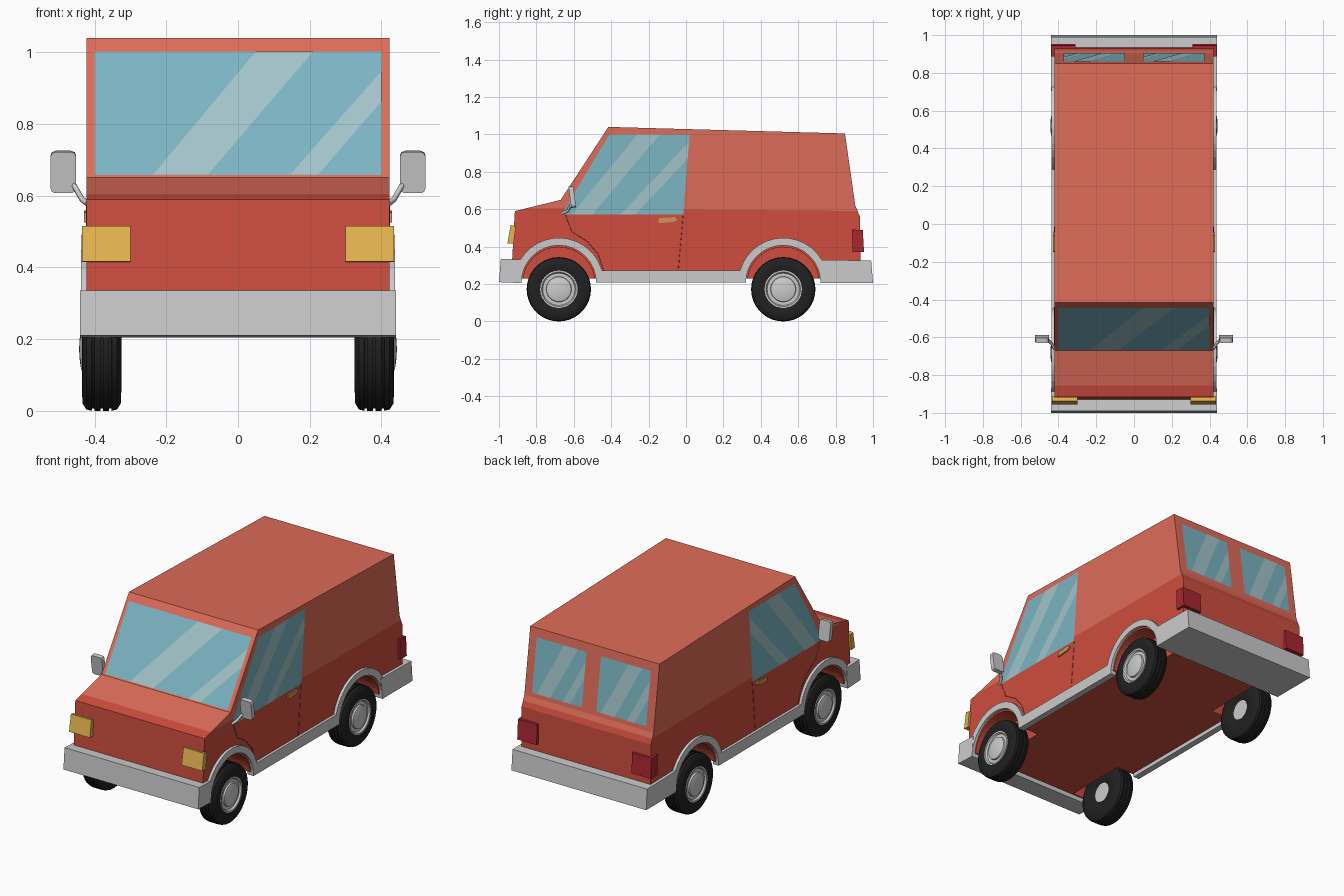
import bpy, bmesh, math
from mathutils import Matrix, Vector

if "Cube" in bpy.data.objects:
    bpy.data.objects.remove(bpy.data.objects["Cube"])


def material(name, r, g, b):
    m = bpy.data.materials.new(name)
    m.diffuse_color = (r, g, b, 1)
    m.use_nodes = True
    m.node_tree.nodes["Principled BSDF"].inputs["Base Color"].default_value = m.diffuse_color
    return m


RED = material("red paint", 0.62, 0.075, 0.048)
LIGHT_RED = material("light red paint", 0.73, 0.15, 0.10)
SEAM = material("seam", 0.4, 0.04, 0.03)
GLASS = material("glass", 0.20, 0.46, 0.54)
GLINT = material("glass glint", 0.36, 0.55, 0.59)
RUBBER = material("rubber", 0.015, 0.015, 0.015)
AMBER = material("headlight amber", 0.80, 0.47, 0.08)
TAIL = material("taillight red", 0.40, 0.02, 0.03)
TAN = material("handle tan", 0.62, 0.30, 0.10)


def finish(ob, mirror):
    bpy.context.collection.objects.link(ob)
    if mirror:
        centre = bpy.data.objects.get("mirror_centre")
        if not centre:
            centre = bpy.data.objects.new("mirror_centre", None)
            centre.hide_render = True
            bpy.context.collection.objects.link(centre)
        ob.modifiers.new("mirror", 'MIRROR').mirror_object = centre
    return ob


def make(name, bm, mat=None, mirror=False, recalc=True):
    if recalc:
        bmesh.ops.recalc_face_normals(bm, faces=bm.faces[:])
    me = bpy.data.meshes.new(name)
    bm.to_mesh(me)
    bm.free()
    if mat:
        me.materials.append(mat)
    return finish(bpy.data.objects.new(name, me), mirror)


def prism(name, profile, x0, x1, mat=None, mirror=False):
    """Side profile of (y, z) points extruded along x."""
    bm = bmesh.new()
    face = bm.faces.new([bm.verts.new((x0, y, z)) for y, z in profile])
    new = bmesh.ops.extrude_face_region(bm, geom=[face])["geom"]
    bmesh.ops.translate(bm, vec=(x1 - x0, 0, 0),
                        verts=[v for v in new if isinstance(v, bmesh.types.BMVert)])
    return make(name, bm, mat, mirror)


def panel(name, points, outward, mat, mirror=False):
    """Flat sheet facing the outward direction."""
    bm = bmesh.new()
    face = bm.faces.new([bm.verts.new(p) for p in points])
    face.normal_update()
    if face.normal.dot(Vector(outward)) < 0:
        face.normal_flip()
    return make(name, bm, mat, mirror, recalc=False)


def lathe(name, profile, y, z, mat=None):
    """(x, radius) profile turned about the axle."""
    bm = bmesh.new()
    vs = [bm.verts.new((x, 0, r)) for x, r in profile]
    es = [bm.edges.new(pair) for pair in zip(vs, vs[1:])]
    bmesh.ops.spin(bm, geom=vs + es, axis=(1, 0, 0), cent=(0, 0, 0),
                   angle=2 * math.pi, steps=36)
    bmesh.ops.remove_doubles(bm, verts=bm.verts[:], dist=1e-4)
    bmesh.ops.translate(bm, vec=(0, y, z), verts=bm.verts[:])
    ob = make(name, bm, mat, True)
    ob.data.shade_smooth()
    ob.data.set_sharp_from_angle(angle=math.radians(32))


def rod(name, points, radius, mat=None):
    cu = bpy.data.curves.new(name, 'CURVE')
    cu.dimensions = '3D'
    cu.bevel_depth = radius
    cu.bevel_resolution = 1
    cu.use_fill_caps = True
    sp = cu.splines.new('POLY')
    sp.points.add(len(points) - 1)
    for p, co in zip(sp.points, points):
        p.co = (*co, 1)
    if mat:
        cu.materials.append(mat)
    return finish(bpy.data.objects.new(name, cu), True)


AXLES = {"front": -0.68, "rear": 0.52}
W = 0.422

# Body shell: two-tone, split at the waistline
body = prism("body", [(-0.935, 0.23), (-0.915, 0.59), (-0.67, 0.65), (-0.415, 1.04),
                      (0.85, 1.005), (0.905, 0.62), (0.93, 0.56), (0.935, 0.23)], -W, W, RED)
body.data.materials.append(LIGHT_RED)
bm = bmesh.new()
bm.from_mesh(body.data)
bmesh.ops.bisect_plane(bm, geom=bm.verts[:] + bm.edges[:] + bm.faces[:],
                       plane_co=(0, 0, 0.598), plane_no=(0, 0.008, 1))
for f in bm.faces:
    f.material_index = int(f.calc_center_median().z > 0.602)
bm.to_mesh(body.data)
bm.free()

# Wheel wells cut out of the body
bm = bmesh.new()
for y in AXLES.values():
    for s in (-1, 1):
        bmesh.ops.create_cone(bm, cap_ends=True, segments=40, radius1=0.192, radius2=0.192, depth=0.3,
                              matrix=Matrix.Translation((s * 0.44, y, 0.205))
                              @ Matrix.Rotation(math.pi / 2, 4, 'Y'))
cutter = make("well_cutter", bm, RED)
cutter.hide_render = True
cut = body.modifiers.new("wells", 'BOOLEAN')
cut.operation = 'DIFFERENCE'
cut.solver = 'EXACT'
cut.object = cutter
bpy.context.view_layer.objects.active = body
bpy.ops.object.modifier_apply(modifier=cut.name)
bpy.data.objects.remove(cutter)

# Bumpers
prism("front_bumper", [(-1.0, 0.21), (-0.99, 0.335), (-0.87, 0.33), (-0.88, 0.205)], -0.44, 0.44)
prism("rear_bumper", [(0.72, 0.205), (0.705, 0.33), (0.99, 0.325), (1.0, 0.205)], -0.44, 0.44)


# Sill and wheel arch trim in one strip
def arc(y, r, a0, a1, n=16):
    return [(y + r * math.cos(math.radians(a0 + (a1 - a0) * i / n)),
             0.207 + r * math.sin(math.radians(a0 + (a1 - a0) * i / n))) for i in range(n + 1)]


fy, ry = AXLES["front"], AXLES["rear"]
prism("arch_and_sill_trim", arc(fy, 0.24, 180, 16) + arc(ry, 0.24, 164, 0)
      + arc(ry, 0.2, 0, 180) + arc(fy, 0.2, 0, 180), 0.40, 0.438, mirror=True)

# Wheels: grooved tyre plus stepped hub
tread = []
for x in (0.356, 0.38, 0.404):
    tread += [(x - 0.004, 0.172), (x - 0.003, 0.165), (x + 0.003, 0.165), (x + 0.004, 0.172)]
tyre = ([(0.34, 0.055), (0.332, 0.065), (0.325, 0.11), (0.327, 0.152), (0.337, 0.168)] + tread
        + [(0.423, 0.168), (0.433, 0.152), (0.435, 0.125), (0.43, 0.1), (0.415, 0.095)])
hub = [(0.337, 0), (0.337, 0.058), (0.415, 0.058), (0.415, 0.101), (0.434, 0.1), (0.434, 0.092),
       (0.424, 0.086), (0.424, 0.068), (0.434, 0.066), (0.439, 0.048), (0.442, 0.025), (0.443, 0)]
for end, y in AXLES.items():
    lathe(end + "_tyres", tyre, y, 0.172, RUBBER)
    lathe(end + "_hubs", hub, y, 0.172)


# Glass on the sloping front and rear planes, with glints laid on top
def on_slope(a, b, pts, off):
    n = Vector((a[1] - b[1], b[0] - a[0])).normalized()
    n = n if n.y > 0 else -n
    return [(x, a[0] + (b[0] - a[0]) * (z - a[1]) / (b[1] - a[1]) + n.x * off, z + n.y * off)
            for x, z in pts]


def slope_panel(name, plane, out, pts, off, mat, mirror=False):
    panel(name, on_slope(*plane, pts, off), out, mat, mirror)


FRONT = ((-0.67, 0.65), (-0.415, 1.04))
REAR = ((0.905, 0.62), (0.85, 1.005))
slope_panel("windshield", FRONT, (0, -1, 0.5),
            [(-0.4, 0.656), (0.4, 0.656), (0.4, 1.0), (-0.4, 1.0)], 0.003, GLASS)
slope_panel("windshield_wide_glint", FRONT, (0, -1, 0.5),
            [(-0.237, 0.656), (-0.084, 0.656), (0.21, 1.0), (0.05, 1.0)], 0.0045, GLINT)
slope_panel("windshield_narrow_glint", FRONT, (0, -1, 0.5),
            [(0.145, 0.656), (0.223, 0.656), (0.4, 0.86), (0.4, 0.945)], 0.0045, GLINT)
slope_panel("rear_windows", REAR, (0, 1, 0.1),
            [(0.047, 0.645), (0.373, 0.645), (0.373, 0.955), (0.047, 0.955)], 0.003, GLASS, True)
for i, x in enumerate((0.373, -0.047)):
    slope_panel(f"rear_wide_glint_{i}", REAR, (0, 1, 0.1),
                [(x - 0.03, 0.645), (x - 0.12, 0.645), (x - 0.27, 0.955), (x - 0.18, 0.955)],
                0.0045, GLINT)
    slope_panel(f"rear_narrow_glint_{i}", REAR, (0, 1, 0.1),
                [(x - 0.2, 0.645), (x - 0.25, 0.645), (x - 0.326, 0.80), (x - 0.326, 0.90)],
                0.0045, GLINT)


# Side windows
def side_panel(name, pts, x, mat):
    panel(name, [(x, y, z) for y, z in pts], (1, 0, 0), mat, True)


side_panel("side_windows", [(-0.665, 0.572), (-0.015, 0.572), (0.02, 1.0), (-0.41, 1.0)], W + 0.002, GLASS)
side_panel("side_wide_glints", [(-0.61, 0.572), (-0.5, 0.572), (-0.14, 1.0), (-0.26, 1.0)], W + 0.0035, GLINT)
side_panel("side_narrow_glints", [(-0.35, 0.572), (-0.27, 0.572), (0.009, 0.87), (0.016, 0.96)],
           W + 0.0035, GLINT)

# Door seams and handles
rod("door_front_seams", [(W, -0.645, 0.57), (W, -0.61, 0.48), (W, -0.53, 0.43),
                         (W, -0.47, 0.36), (W, -0.44, 0.27)], 0.002, SEAM)
rod("door_rear_seams", [(W, -0.015, 0.57), (W, -0.042, 0.27)], 0.002, SEAM)
prism("door_handles", [(-0.148, 0.525), (-0.065, 0.532), (-0.045, 0.545), (-0.06, 0.558),
                       (-0.145, 0.553)], W - 0.005, W + 0.008, TAN, True)

# Lamps wrapping the corners
prism("headlights", [(-0.955, 0.417), (-0.938, 0.515), (-0.91, 0.51), (-0.922, 0.415)],
      0.30, 0.435, AMBER, True)
prism("taillights", [(0.89, 0.37), (0.888, 0.492), (0.945, 0.488), (0.952, 0.37)],
      0.31, 0.436, TAIL, True)

# Door mirrors on angled arms
bm = bmesh.new()
bmesh.ops.create_cube(bm, size=1, matrix=Matrix.Translation((0.487, -0.608, 0.666))
                      @ Matrix.Rotation(math.radians(8), 4, 'X')
                      @ Matrix.Diagonal((0.072, 0.026, 0.116, 1)))
corners = [e for e in bm.edges if abs((e.verts[0].co - e.verts[1].co).length - 0.026) < 0.002]
bmesh.ops.bevel(bm, geom=corners, offset=0.014, segments=2, affect='EDGES', profile=0.5)
make("door_mirrors", bm, None, True)
rod("mirror_arms", [(0.42, -0.662, 0.578), (0.435, -0.635, 0.59), (0.462, -0.606, 0.637)], 0.008)
